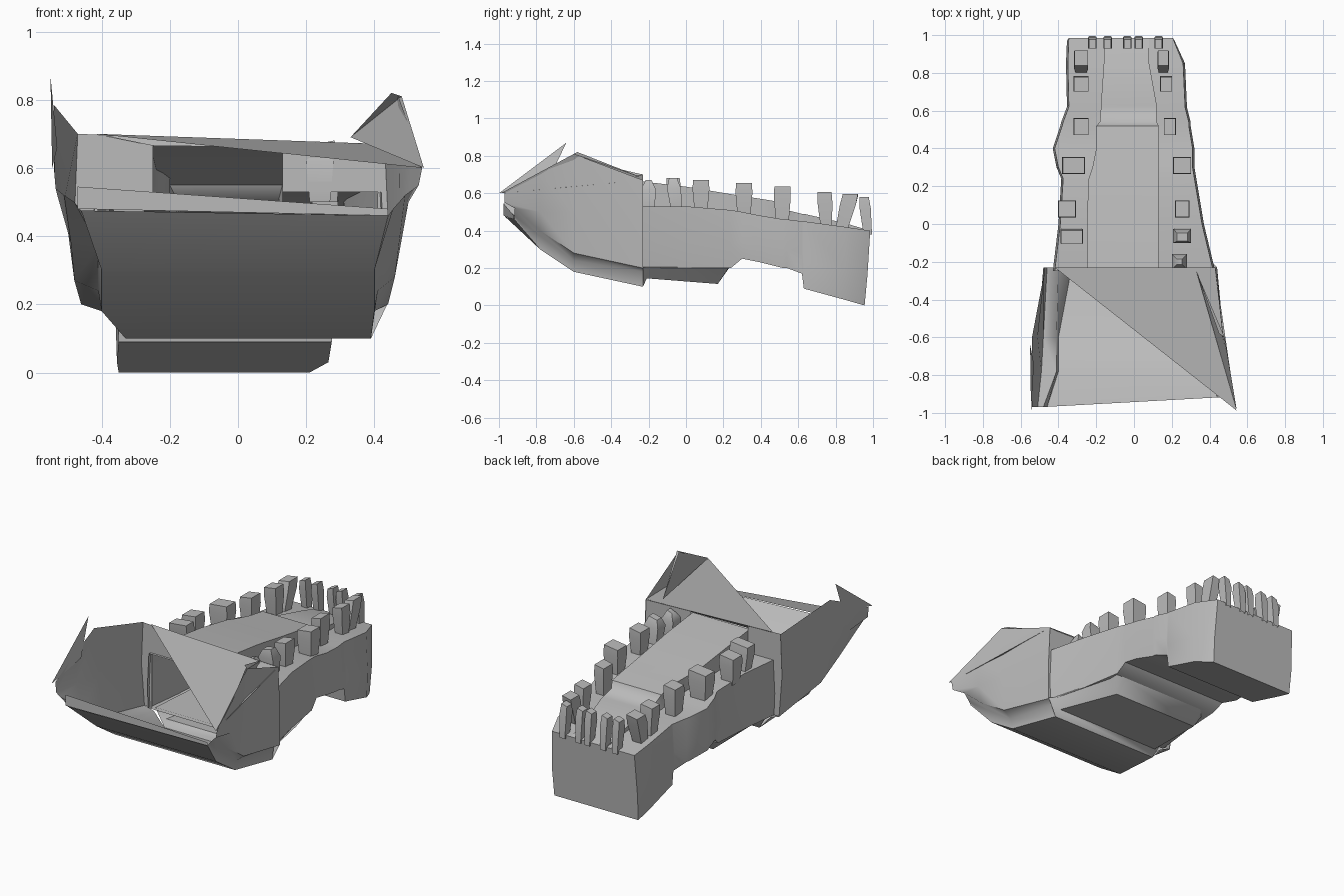
import bpy, bmesh, math

grey = bpy.data.materials.new("bone grey")
grey.diffuse_color = (0.5, 0.5, 0.5, 1)


def make(name, verts, faces, angle=50, flip=False):
    """Mesh object with smooth shading that keeps sharp edges."""
    me = bpy.data.meshes.new(name)
    me.from_pydata([tuple(v) for v in verts], [], faces)
    bm = bmesh.new()
    bm.from_mesh(me)
    bmesh.ops.recalc_face_normals(bm, faces=bm.faces)
    if flip:
        bmesh.ops.reverse_faces(bm, faces=bm.faces)
    bm.to_mesh(me)
    bm.free()
    me.materials.append(grey)
    for p in me.polygons:
        p.use_smooth = True
    me.set_sharp_from_angle(angle=math.radians(angle))
    ob = bpy.data.objects.new(name, me)
    bpy.context.collection.objects.link(ob)
    return ob


def loft(name, rings, closed=True, cap_end=False, angle=50):
    n = len(rings[0])
    verts = [v for r in rings for v in r]
    faces = []
    for i in range(len(rings) - 1):
        for j in range(n if closed else n - 1):
            k = (j + 1) % n
            faces.append((i * n + j, i * n + k, (i + 1) * n + k, (i + 1) * n + j))
    if cap_end:
        faces.append(tuple(range((len(rings) - 1) * n, len(rings) * n)))
    return make(name, verts, faces, angle)


# Jaw body with raised tongue: y, left, right, bottom, gum, tongue left, tongue right, tongue top
sections = [
    (-.25, -.43, .43, .20, .53, -.25, .13, .665),
    (.00, -.40, .37, .20, .53, -.25, .13, .635),
    (.24, -.385, .33, .20, .51, -.24, .13, .595),
    (.30, -.41, .32, .25, .50, -.22, .13, .585),
    (.40, -.43, .32, .23, .48, -.20, .13, .57),
    (.52, -.39, .30, .20, .46, -.20, .13, .55),
    (.54, -.385, .30, .20, .46, -.18, .12, .51),
    (.62, -.355, .28, .17, .45, -.175, .12, .49),
    (.63, -.355, .28, .09, .45, -.175, .12, .49),
    (.85, -.36, .27, .03, .42, -.16, .08, .44),
    (.97, -.355, .215, .00, .40, -.16, .08, .40),
]
rings = []
for y, l, r, zb, zg, tl, tr, zt in sections:
    end = .015 if y > .9 else 0          # front face leans outwards at the top
    rings.append([(l + .005, y - end, zb), (l, y, zb * .6 + zg * .4), (l + .01, y + end, zg),
                  (tl, y + end, zg), (tl, y + end, zt), (tr, y + end, zt), (tr, y + end, zg),
                  (r - .01, y + end, zg), (r, y, zb * .6 + zg * .4), (r - .005, y - end, zb)])
loft("jaw_body", rings, cap_end=True)

# Belly below the jaw, running on from the rear box
loft("jaw_belly", [[(l - .06, y, .205), (l, y, z), (r, y, z), (r + .05, y, .205)] for y, l, r, z in (
    (-.23, -.33, .39, .10), (-.21, -.33, .37, .145), (.17, -.30, .27, .115), (.23, -.30, .27, .20))])

# Open rear box: y and profile from left rim to right rim
box = [
    (-.23, [(-.47, .70), (-.48, .45), (-.46, .20), (-.40, .18), (-.33, .10), (.39, .10), (.40, .18), (.44, .20), (.44, .45), (.43, .67)]),
    (-.60, [(-.54, .785), (-.51, .50), (-.48, .27), (-.41, .24), (-.40, .18), (.40, .18), (.41, .24), (.46, .28), (.475, .50), (.47, .81)]),
    (-.78, [(-.54, .70), (-.53, .52), (-.49, .38), (-.41, .37), (-.40, .30), (.40, .30), (.41, .37), (.475, .40), (.50, .50), (.51, .70)]),
    (-.97, [(-.54, .60), (-.535, .54), (-.51, .52), (-.48, .50), (-.46, .475), (.44, .46), (.455, .48), (.49, .52), (.53, .55), (.54, .60)]),
]
# the front edge of the floor slants back on the right
loft("rear_box", [[(x, y + (.055 * (x + .5) if y < -.9 and -.5 < x < .5 else 0), z) for x, z in p]
                  for y, p in box], closed=False)

# Wall joining the box to the jaw on both sides of the tongue
for name, pts in (
        ("joint_wall_left", [(-.47, .70), (-.48, .45), (-.46, .20), (-.41, .20), (-.41, .53), (-.25, .53), (-.25, .69)]),
        ("joint_wall_right", [(.43, .67), (.44, .45), (.44, .20), (.40, .20), (.41, .53), (.13, .53), (.13, .68)])):
    make(name, [(x, -.235, z) for x, z in pts], [tuple(range(len(pts)))], flip="right" in name)

# Broken top plate, ragged points and front rim
make("top_plate", [(-.42, -.23, .70), (.43, -.23, .67), (.54, -.985, .60)], [(0, 1, 2)])
make("plate_lip", [(-.42, -.23, .70), (.43, -.23, .67), (.13, -.26, .66), (-.25, -.26, .665)], [(0, 1, 2, 3)])
make("right_spike", [(.33, -.25, .69), (.45, -.58, .82), (.48, -.60, .81), (.545, -.99, .60)], [(0, 1, 2), (0, 2, 3)])
make("left_spike", [(-.545, -1, .60), (-.55, -.64, .87), (-.53, -.74, .66)], [(0, 1, 2)])
make("front_rim", [(-.47, -.975, .48), (.44, -.92, .46), (.44, -.92, .48), (-.47, -.975, .545)], [(0, 1, 2, 3)])


def tooth(name, x, y, w, d, z0, z1, lean=0.0, tip=1.0):
    """Four-sided peg: narrow root, broad middle, slightly chipped crown."""
    rs = []
    for t, s in ((0, .75), (.7, 1.0), (.97, .95 * tip)):
        z = z0 + (z1 - z0) * t
        rs.append([(x + sx * w * s / 2, y + lean * (t - .5) + sy * d * s / 2, z + (.006 * sx if t > .9 else 0))
                   for sx, sy in ((-1, -1), (1, -1), (1, 1), (-1, 1))])
    loft(name, rs, cap_end=True)


# Side teeth: y, left x, right x, width, depth, root, crown
side = [(.855, -.28, .155, .075, .085, .40, .595, .05), (.745, -.28, .17, .08, .08, .42, .605, -.01),
        (.515, -.28, .19, .08, .09, .44, .635, 0), (.31, -.32, .255, .12, .09, .47, .655, 0),
        (.08, -.355, .255, .095, .09, .50, .67, 0), (-.06, -.33, .255, .12, .075, .50, .68, -.02)]
for i, (y, xl, xr, w, d, z0, z1, lean) in enumerate(side):
    tooth(f"tooth_left_{i}", xl, y, w, d, z0, z1, lean)
    tooth(f"tooth_right_{i}", xr, y, w * .8, d, z0, z1, lean, .6 if i == 5 else 1)
tooth("tooth_stump", .24, -.20, .08, .08, .50, .67, 0, .4)

# Front teeth
for i, x in enumerate((-.22, -.14, -.035, .025, .13)):
    tooth(f"tooth_front_{i}", x, .962, .045, .06, .38, .58, -.02, .85)
